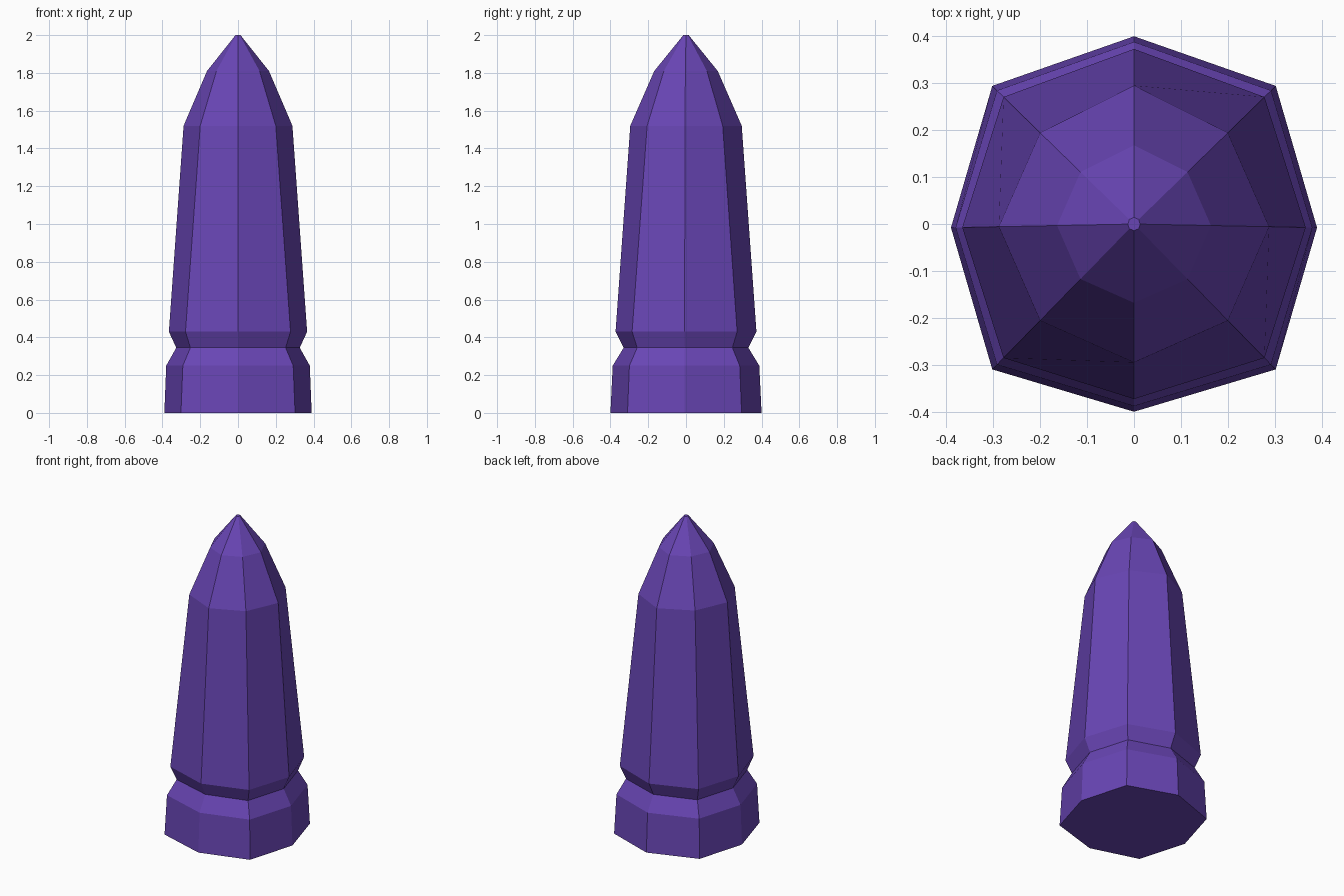
import bpy, bmesh

if "Cube" in bpy.data.objects:
    bpy.data.objects.remove(bpy.data.objects["Cube"])

# Horizontal rings from bottom to tip: z, side radius, front/back radius, diagonal offset
RINGS = [
    (0.00, 0.39, 0.40, 0.302),
    (0.25, 0.38, 0.388, 0.292),
    (0.345, 0.327, 0.33, 0.252),
    (0.43, 0.366, 0.373, 0.278),
    (1.52, 0.288, 0.295, 0.20),
    (1.81, 0.164, 0.168, 0.114),
    (2.00, 0.013, 0.014, 0.01),
]


def octagon(bm, z, rx, ry, d):
    shift = -0.02 * rx  # sides and diagonals sit a touch toward the front
    pts = [(rx, shift), (d, d + shift), (0, ry), (-d, d + shift),
           (-rx, shift), (-d, -d + shift), (0, -ry), (d, -d + shift)]
    return [bm.verts.new((x, y, z)) for x, y in pts]


# Eight-sided pointed pillar, with a notch above its foot
bm = bmesh.new()
loops = [octagon(bm, *ring) for ring in RINGS]
for low, high in zip(loops, loops[1:]):
    for i in range(8):
        j = (i + 1) % 8
        bm.faces.new((low[i], low[j], high[j], high[i]))
bm.faces.new(loops[0][::-1])
bm.faces.new(loops[-1])
bmesh.ops.recalc_face_normals(bm, faces=bm.faces)

mesh = bpy.data.meshes.new("pointed_pillar")
bm.to_mesh(mesh)
bm.free()
pillar = bpy.data.objects.new("pointed_pillar", mesh)
bpy.context.collection.objects.link(pillar)

# Purple colour
purple = bpy.data.materials.new("purple")
purple.diffuse_color = (0.14, 0.06, 0.46, 1)
purple.use_nodes = True
purple.node_tree.nodes["Principled BSDF"].inputs["Base Color"].default_value = purple.diffuse_color
mesh.materials.append(purple)
